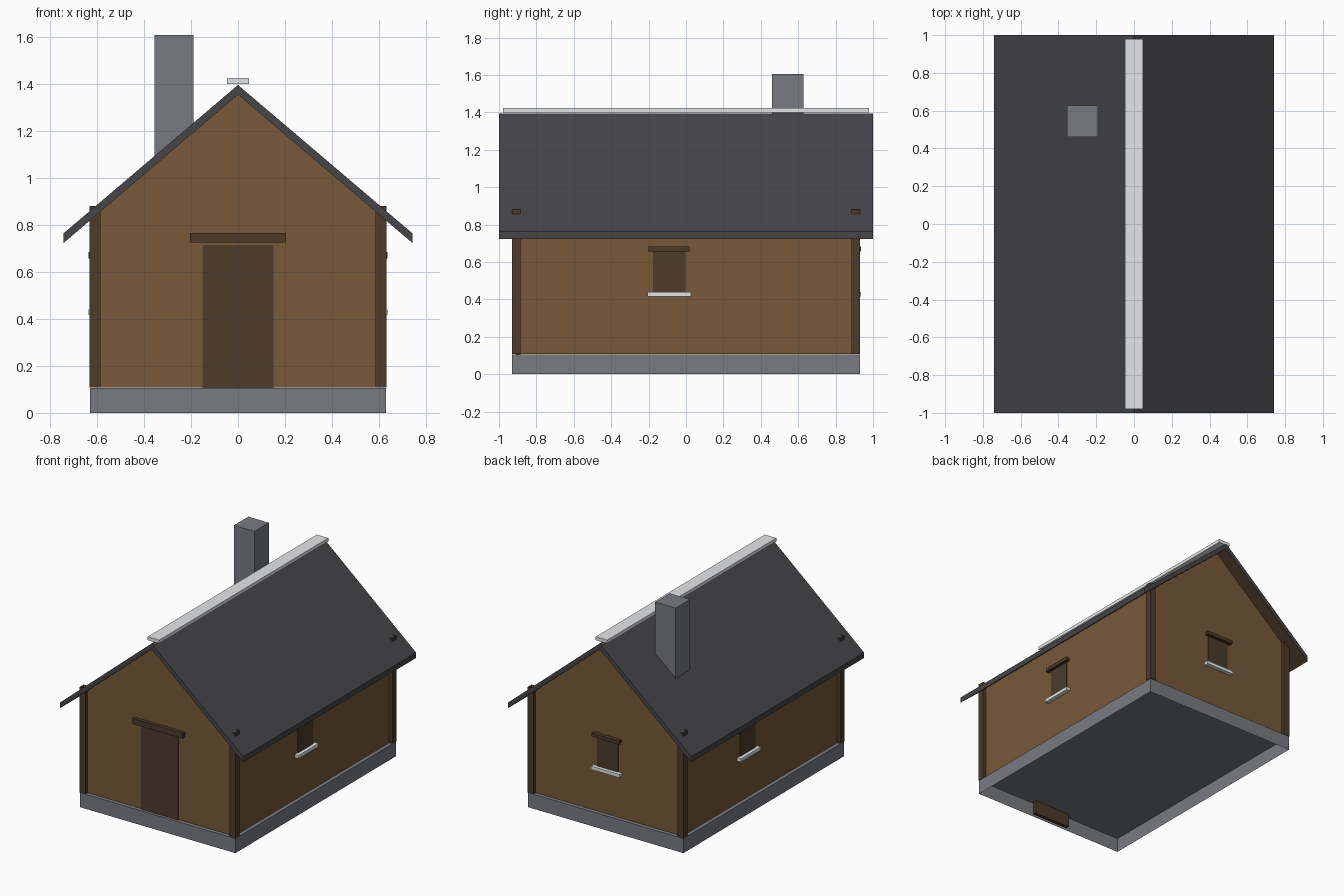
import bpy
import bmesh

if "Cube" in bpy.data.objects:
    bpy.data.objects.remove(bpy.data.objects["Cube"])


def material(name, *rgb):
    linear = [((c / 255 + 0.055) / 1.055) ** 2.4 for c in rgb] + [1]
    mat = bpy.data.materials.new(name)
    mat.use_nodes = True
    mat.diffuse_color = linear
    bsdf = next(n for n in mat.node_tree.nodes if n.type == "BSDF_PRINCIPLED")
    bsdf.inputs["Base Color"].default_value = linear
    return mat


TIMBER = material("wall timber", 119, 89, 57)
DARK = material("dark wood", 77, 59, 42)
STONE = material("grey stone", 121, 123, 130)
SLATE = material("roof slate", 70, 70, 74)
PALE = material("pale trim", 228, 229, 231)


def finish(name, bm, *mats):
    mesh = bpy.data.meshes.new(name)
    bm.to_mesh(mesh)
    bm.free()
    for mat in mats:
        mesh.materials.append(mat)
    obj = bpy.data.objects.new(name, mesh)
    bpy.context.collection.objects.link(obj)
    return obj


def box(name, x, y, z, mat, open_side=0):
    """Box from a (low, high) range per axis; open_side -1 drops the bottom, 1 the top."""
    bm = bmesh.new()
    bmesh.ops.create_cube(bm, size=1)
    bm.normal_update()
    dropped = [f for f in bm.faces if f.normal.z * open_side > 0.9]
    bmesh.ops.delete(bm, geom=dropped, context="FACES")
    for v in bm.verts:
        v.co = [r[0] if c < 0 else r[1] for c, r in zip(v.co, (x, y, z))]
    return finish(name, bm, mat)


def prism_bm(profile, half_depth):
    """Extrude an x-z outline along y."""
    bm = bmesh.new()
    face = bm.faces.new([bm.verts.new((x, -half_depth, z)) for x, z in profile])
    out = bmesh.ops.extrude_face_region(bm, geom=[face], use_keep_orig=True)["geom"]
    verts = [g for g in out if isinstance(g, bmesh.types.BMVert)]
    bmesh.ops.translate(bm, verts=verts, vec=(0, 2 * half_depth, 0))
    bmesh.ops.recalc_face_normals(bm, faces=bm.faces)
    return bm


# Hollow foundation, open underneath
BASE = 0.106
box("foundation", (-0.63, 0.63), (-0.93, 0.93), (0, BASE), STONE, open_side=-1)

# Gabled walls
WALL_X, WALL_Y, WALL_FOOT = 0.605, 0.905, BASE + 0.002
finish("walls", prism_bm([(-WALL_X, WALL_FOOT), (WALL_X, WALL_FOOT), (WALL_X, 0.85),
                          (0, 1.36), (-WALL_X, 0.85)], WALL_Y), TIMBER)

# Roof with slate on top and boards underneath
bm = prism_bm([(-0.742, 0.722), (0, 1.353), (0.742, 0.722),
               (0.742, 0.763), (0, 1.394), (-0.742, 0.763)], 1.0)
for f in bm.faces:
    if f.normal.z < -0.5:
        f.material_index = 1
finish("roof", bm, SLATE, DARK)
box("ridge_cap", (-0.047, 0.047), (-0.979, 0.979), (1.398, 1.423), PALE)
box("chimney", (-0.356, -0.19), (0.461, 0.628), (0.8, 1.606), STONE)

# Corner posts, hollow where they break through the roof
for sx, side in ((-1, "right"), (1, "left")):
    for sy, end in ((-1, "front"), (1, "back")):
        box(f"{end}_{side}_post", sorted((sx * 0.585, sx * 0.632)),
            sorted((sy * 0.885, sy * 0.931)), (WALL_FOOT, 0.88), DARK, open_side=1)

# Door, reaching down into the foundation, and its lintel
box("door", (-0.15, 0.15), (-0.91, -0.886), (0.004, 0.713), DARK)
box("door_lintel", (-0.203, 0.203), (-0.932, -0.88), (0.725, 0.765), DARK)


def window(name, axis, sign, wall, centre):
    """Pane, lintel and sill on the wall facing the given axis."""
    parts = (("pane", 0.086, wall + 0.005, 0.44, 0.66, DARK),
             ("lintel", 0.11, wall + 0.03, 0.657, 0.683, DARK),
             ("sill", 0.116, wall + 0.03, 0.416, 0.44, PALE))
    for part, half, reach, low, high, mat in parts:
        along = (centre - half, centre + half)
        across = sorted((sign * (wall - 0.04), sign * reach))
        x, y = (across, along) if axis == "x" else (along, across)
        box(f"{name}_window_{part}", x, y, (low, high), mat)


window("left", "x", 1, WALL_X, -0.09)
window("right", "x", -1, WALL_X, 0.155)
window("back", "y", 1, WALL_Y, 0)
